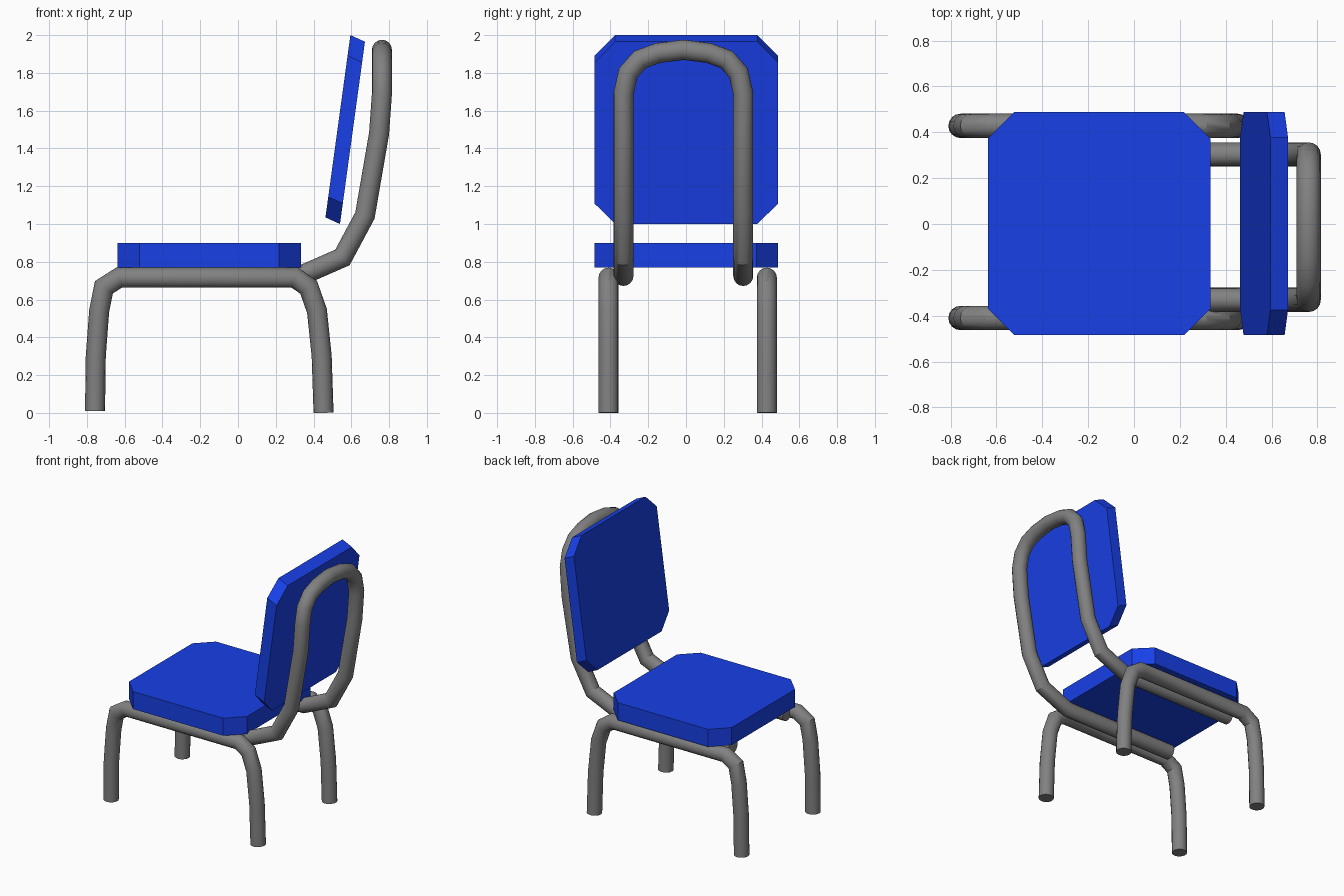
import bpy, bmesh, math
from mathutils import Vector

cube = bpy.data.objects.get("Cube")
if cube:
    bpy.data.objects.remove(cube, do_unlink=True)


def make_material(name, rgb):
    mat = bpy.data.materials.new(name)
    mat.use_nodes = True
    colour = (*rgb, 1.0)
    mat.diffuse_color = colour
    mat.node_tree.nodes["Principled BSDF"].inputs["Base Color"].default_value = colour
    return mat


blue = make_material("blue_upholstery", (0.009, 0.051, 0.8))
grey = make_material("grey_metal", (0.22, 0.22, 0.22))


def finish(name, bm, mat):
    bmesh.ops.recalc_face_normals(bm, faces=bm.faces)
    mesh = bpy.data.meshes.new(name)
    bm.to_mesh(mesh)
    bm.free()
    mesh.materials.append(mat)
    obj = bpy.data.objects.new(name, mesh)
    bpy.context.collection.objects.link(obj)
    return obj


def cushion(name, origin, along, across, thick, cut):
    """Slab with four clipped corners, spanned by three vectors."""
    o, u, v, t = map(Vector, (origin, along, across, thick))
    a, b = cut / u.length, cut / v.length
    outline = [(a, 0), (1 - a, 0), (1, b), (1, 1 - b),
               (1 - a, 1), (a, 1), (0, 1 - b), (0, b)]
    bm = bmesh.new()
    face = bm.faces.new([bm.verts.new(o + u * p + v * q) for p, q in outline])
    ext = bmesh.ops.extrude_face_region(bm, geom=[face], use_keep_orig=True)
    moved = [g for g in ext["geom"] if isinstance(g, bmesh.types.BMVert)]
    bmesh.ops.translate(bm, verts=moved, vec=t)
    return finish(name, bm, mat=blue)


def tube(name, path, radius=0.053, sides=16):
    """Round tube with mitred bends and closed ends."""
    pts = [Vector(p) for p in path]
    dirs = [(b - a).normalized() for a, b in zip(pts, pts[1:])]
    side = Vector((0, 1, 0))
    up = dirs[0].cross(side).normalized()
    angles = [2 * math.pi * i / sides for i in range(sides)]
    ring = [pts[0] + radius * (side * math.cos(k) + up * math.sin(k)) for k in angles]
    bm = bmesh.new()
    rings = [[bm.verts.new(c) for c in ring]]
    for i, d in enumerate(dirs):
        end = pts[i + 1]
        normal = d + dirs[min(i + 1, len(dirs) - 1)]
        # Slide the ring along the segment to the bend's mitre plane
        ring = [c + d * ((end - c).dot(normal) / d.dot(normal)) for c in ring]
        rings.append([bm.verts.new(c) for c in ring])
    for r, s in zip(rings, rings[1:]):
        for j in range(sides):
            k = (j + 1) % sides
            bm.faces.new((r[j], r[k], s[k], s[j]))
    bm.faces.new(rings[0])
    bm.faces.new(rings[-1])
    obj = finish(name, bm, grey)
    bpy.ops.object.select_all(action="DESELECT")
    obj.select_set(True)
    bpy.context.view_layer.objects.active = obj
    bpy.ops.object.shade_smooth_by_angle(angle=math.radians(30))
    return obj


# Cushions
cushion("seat", (-0.637, -0.485, 0.77), (0.97, 0, 0), (0, 0.973, 0), (0, 0, 0.13), 0.115)
cushion("backrest", (0.463, -0.485, 1.035), (0.132, 0, 0.965), (0, 0.973, 0),
        (0.077, 0, -0.035), 0.11)

# Leg frames: front leg, seat rail and rear leg in one bent tube
leg_profile = [(-0.757, 0.01), (-0.753, 0.3), (-0.735, 0.54), (-0.71, 0.665),
               (-0.63, 0.716), (0.30, 0.716), (0.374, 0.665), (0.418, 0.54),
               (0.443, 0.3), (0.453, 0)]
for label, y in (("back", 0.428), ("front", -0.41)):
    tube(label + "_side_leg_frame", [(x, y, z) for x, z in leg_profile])

# Backrest hoop: runs under the seat, rises at the rear and arches over
mid, half = -0.014, 0.317
rise = [(-0.60, 0.725), (0.33, 0.725), (0.553, 0.823), (0.672, 1.045),
        (0.747, 1.48), (0.762, 1.69)]
arch = [(0.292, 1.80), (0.23, 1.870), (0.135, 1.905)]
one_side = [(x, half, z) for x, z in rise] + [(0.762, y, z) for y, z in arch]
other_side = [(x, -y, z) for x, y, z in reversed(one_side)]
hoop = one_side + [(0.762, 0, 1.922)] + other_side
tube("backrest_hoop", [(x, y + mid, z) for x, y, z in hoop])
